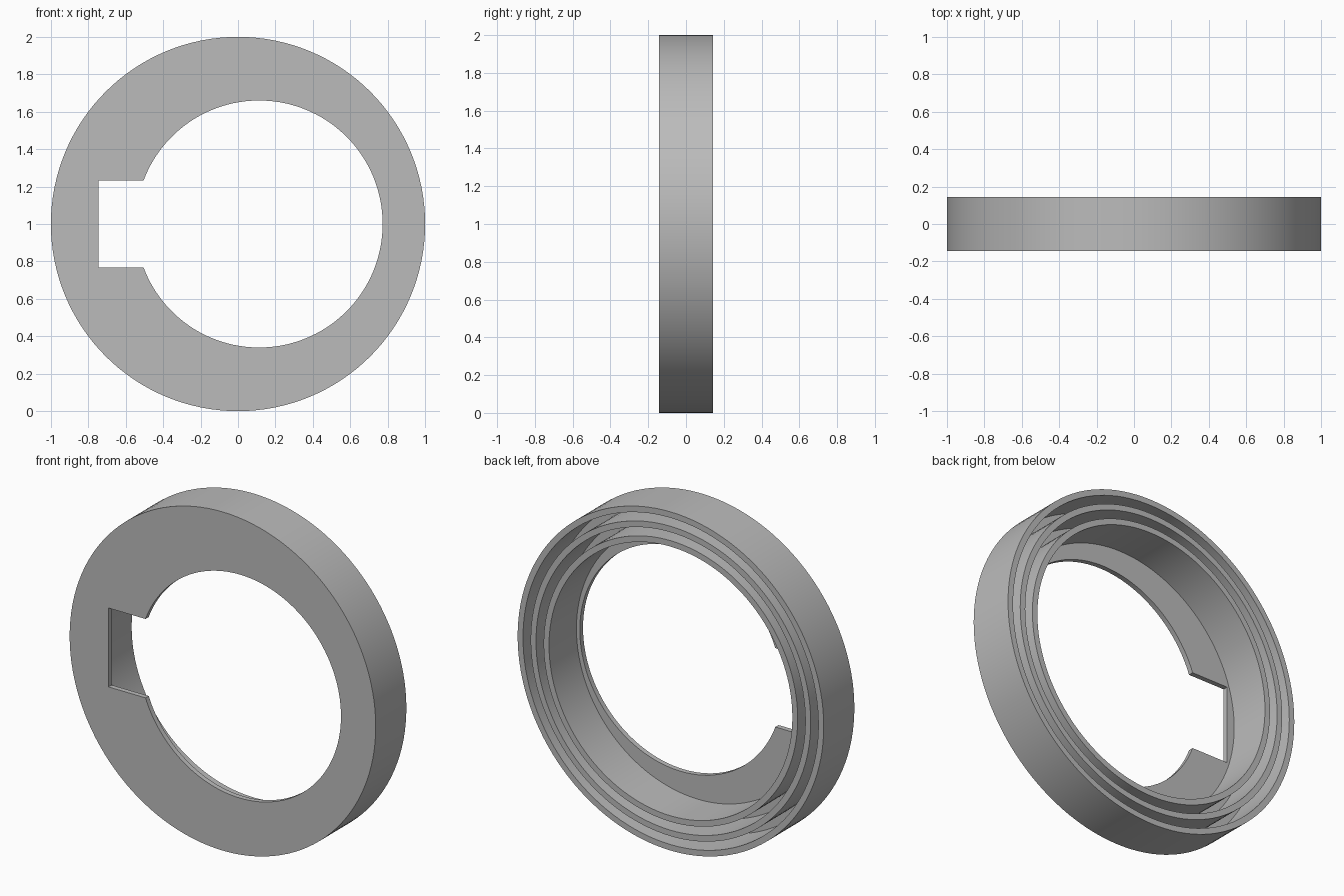
import bpy, bmesh, math
from mathutils import Matrix, Vector

cube = bpy.data.objects.get("Cube")
if cube:
    bpy.data.objects.remove(cube, do_unlink=True)

HALF = 0.143            # half the depth of the cap
FLOOR = -HALF + 0.03    # inner face of the front plate
SEGMENTS = 128

grey = bpy.data.materials.new("plain_grey")
grey.use_nodes = True
colour = (0.5, 0.5, 0.5, 1)
grey.diffuse_color = colour
grey.node_tree.nodes["Principled BSDF"].inputs["Base Color"].default_value = colour


def make_object(name, bm):
    bmesh.ops.recalc_face_normals(bm, faces=bm.faces)
    mesh = bpy.data.meshes.new(name)
    bm.to_mesh(mesh)
    bm.free()
    mesh.materials.append(grey)
    obj = bpy.data.objects.new(name, mesh)
    obj.location.z = 1
    bpy.context.collection.objects.link(obj)
    return obj


# Cap: front plate, outer rim and two standing rings, turned as one profile
profile = [(0, -HALF), (1, -HALF)]
for outer, inner in ((1, 0.965), (0.915, 0.88), (0.83, 0.795)):
    if outer < 1:
        profile.append((outer, FLOOR))
    profile += [(outer, HALF), (inner, HALF), (inner, FLOOR)]
profile.append((0, FLOOR))

bm = bmesh.new()
verts = [bm.verts.new((r, y, 0)) for r, y in profile]
edges = [bm.edges.new(pair) for pair in zip(verts, verts[1:])]
bmesh.ops.spin(bm, geom=verts + edges, cent=(0, 0, 0), axis=(0, 1, 0),
               angle=math.tau, steps=SEGMENTS, use_merge=True)
bmesh.ops.remove_doubles(bm, verts=bm.verts, dist=0.0001)
cap = make_object("ringed_cap", bm)

# Cutter: offset round opening with a square notch on one side
RADIUS, OFFSET, NOTCH_X, NOTCH_Z = 0.66, 0.113, -0.746, 0.233
start = math.pi - math.asin(NOTCH_Z / RADIUS)
outline = [(NOTCH_X, -NOTCH_Z), (NOTCH_X, NOTCH_Z)]
for i in range(SEGMENTS + 1):
    a = start * (1 - 2 * i / SEGMENTS)
    outline.append((OFFSET + RADIUS * math.cos(a), RADIUS * math.sin(a)))

bm = bmesh.new()
face = bm.faces.new([bm.verts.new((x, -0.3, z)) for x, z in outline])
extruded = bmesh.ops.extrude_face_region(bm, geom=[face])["geom"]
bmesh.ops.translate(bm, vec=(0, 0.3 + FLOOR + 0.05, 0),
                    verts=[v for v in extruded if isinstance(v, bmesh.types.BMVert)])
cutter = make_object("opening_cutter", bm)
cutter.hide_render = True

# Cut the opening, then shade the round walls smooth
cut = cap.modifiers.new("opening", 'BOOLEAN')
cut.operation = 'DIFFERENCE'
cut.solver = 'EXACT'
cut.object = cutter
bpy.ops.object.select_all(action='DESELECT')
cap.select_set(True)
bpy.context.view_layer.objects.active = cap
bpy.ops.object.modifier_apply(modifier=cut.name)
bpy.data.objects.remove(cutter, do_unlink=True)
bpy.ops.object.shade_smooth_by_angle(angle=math.radians(30))
